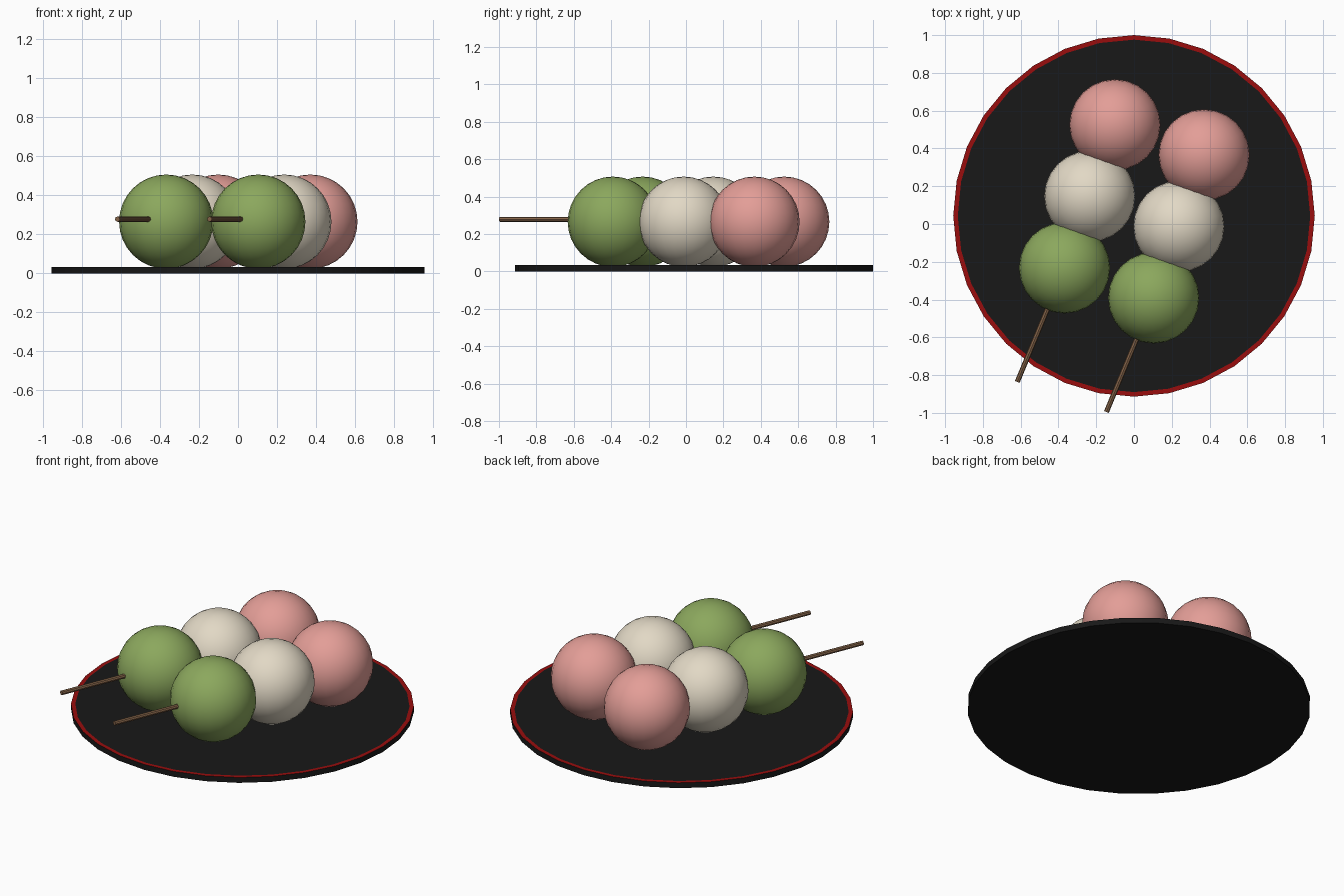
import bpy, bmesh, math
from mathutils import Vector

if "Cube" in bpy.data.objects:
    bpy.data.objects.remove(bpy.data.objects["Cube"])


def material(name, rgb):
    m = bpy.data.materials.new(name)
    m.diffuse_color = (*rgb, 1)
    m.use_nodes = True
    m.node_tree.nodes["Principled BSDF"].inputs["Base Color"].default_value = m.diffuse_color
    return m


GREEN = material("green", (0.26, 0.39, 0.11))
CREAM = material("cream", (0.76, 0.69, 0.56))
PINK = material("pink", (0.77, 0.34, 0.31))
WOOD = material("wood brown", (0.23, 0.125, 0.065))
BLACK = material("black lacquer", (0.009, 0.009, 0.009))
RED = material("red", (0.32, 0.004, 0.004))


def finish(name, bm, mats):
    me = bpy.data.meshes.new(name)
    bm.to_mesh(me)
    bm.free()
    ob = bpy.data.objects.new(name, me)
    bpy.context.collection.objects.link(ob)
    for m in mats:
        me.materials.append(m)
    bpy.ops.object.select_all(action='DESELECT')
    ob.select_set(True)
    bpy.context.view_layer.objects.active = ob
    bpy.ops.object.shade_smooth_by_angle(angle=math.radians(35))
    return ob


# Plate: thin 32-sided disc with a red ring inset in its top face
H, R = 0.033, 0.957
bm = bmesh.new()
bmesh.ops.create_cone(bm, cap_ends=True, segments=32, radius1=R, radius2=R, depth=H)
bmesh.ops.translate(bm, verts=bm.verts, vec=(0, 0.043, H / 2))
top = max(bm.faces, key=lambda f: f.calc_center_median().z)
for f in bmesh.ops.inset_region(bm, faces=[top], thickness=0.024)["faces"]:
    f.material_index = 1
finish("plate", bm, [BLACK, RED])

# Two skewers, each with three dumplings and a stick
BALL_R = 0.2415
STEP = Vector((0.1335, 0.3785, 0))
for side, start in (("left", Vector((-0.368, -0.232, 0.265))),
                    ("right", Vector((0.104, -0.391, 0.265)))):
    for i, (label, mat) in enumerate((("green", GREEN), ("cream", CREAM), ("pink", PINK))):
        bm = bmesh.new()
        bmesh.ops.create_uvsphere(bm, u_segments=24, v_segments=16, radius=BALL_R)
        bmesh.ops.translate(bm, verts=bm.verts, vec=start + i * STEP)
        finish(f"{side}_{label}_dumpling", bm, [mat])

    # Stick: level rod ending inside the pink dumpling
    tip = start + Vector((-0.25, -0.604, 0.013))
    d = Vector((math.sin(math.radians(22.5)), math.cos(math.radians(22.5)), 0))
    length = 1.45
    bm = bmesh.new()
    bmesh.ops.create_cone(bm, cap_ends=True, segments=8, radius1=0.0135,
                          radius2=0.0135, depth=length)
    rot = d.to_track_quat('Z', 'Y').to_matrix()
    bmesh.ops.rotate(bm, verts=bm.verts, matrix=rot)
    bmesh.ops.translate(bm, verts=bm.verts, vec=tip + d * length / 2)
    finish(f"{side}_stick", bm, [WOOD])
